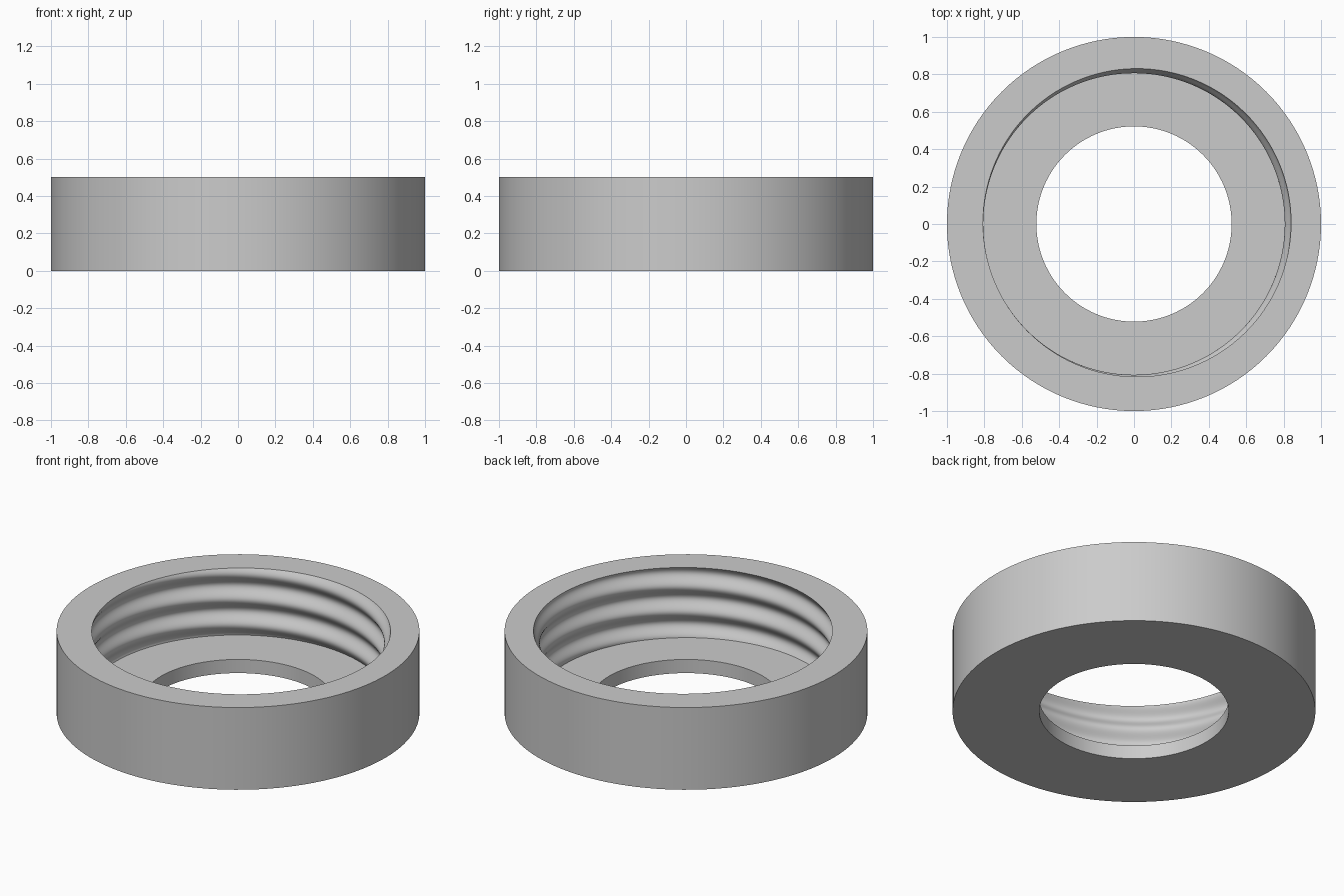
import bpy
import bmesh
from math import cos, sin, tau, radians

cube = bpy.data.objects.get("Cube")
if cube:
    bpy.data.objects.remove(cube, do_unlink=True)

SEGMENTS = 128
THREAD_STEPS = 54
HEIGHT, FLOOR = 0.5, 0.083
OUTER, HOLE = 1.0, 0.522
THREAD_MID, THREAD_DEPTH, PITCH = 0.8237, 0.0175, 0.155
START = radians(24)

grey = bpy.data.materials.new("light_grey")
grey.use_nodes = True
grey.diffuse_color = (0.6, 0.6, 0.6, 1)
grey.node_tree.nodes["Principled BSDF"].inputs["Base Color"].default_value = (0.6, 0.6, 0.6, 1)


def thread_radius(angle, z):
    """Inner wall radius of a single-start, right-handed rounded thread."""
    turn = angle - START + tau * (HEIGHT - z) / PITCH
    return THREAD_MID + THREAD_DEPTH * cos(turn)


def profile(angle):
    """Closed cross-section at one angle: underside, rim, thread, floor."""
    points = [(HOLE, 0), (OUTER, 0), (OUTER, HEIGHT)]
    for i in range(THREAD_STEPS + 1):
        z = HEIGHT + (FLOOR - HEIGHT) * i / THREAD_STEPS
        points.append((thread_radius(angle, z), z))
    points.append((HOLE, FLOOR))
    return points


# Threaded ring cap with a round hole in its floor
bm = bmesh.new()
sections = []
for s in range(SEGMENTS):
    a = tau * s / SEGMENTS
    sections.append([bm.verts.new((r * cos(a), r * sin(a), z)) for r, z in profile(a)])

for s, here in enumerate(sections):
    there = sections[(s + 1) % SEGMENTS]
    for i in range(len(here)):
        j = (i + 1) % len(here)
        bm.faces.new((here[i], there[i], there[j], here[j]))
bmesh.ops.recalc_face_normals(bm, faces=bm.faces)

mesh = bpy.data.meshes.new("threaded_ring_cap")
bm.to_mesh(mesh)
bm.free()
mesh.materials.append(grey)
cap = bpy.data.objects.new("threaded_ring_cap", mesh)
bpy.context.collection.objects.link(cap)

# Smooth walls with crisp rims
bpy.ops.object.select_all(action="DESELECT")
cap.select_set(True)
bpy.context.view_layer.objects.active = cap
bpy.ops.object.shade_smooth_by_angle(angle=radians(35))
